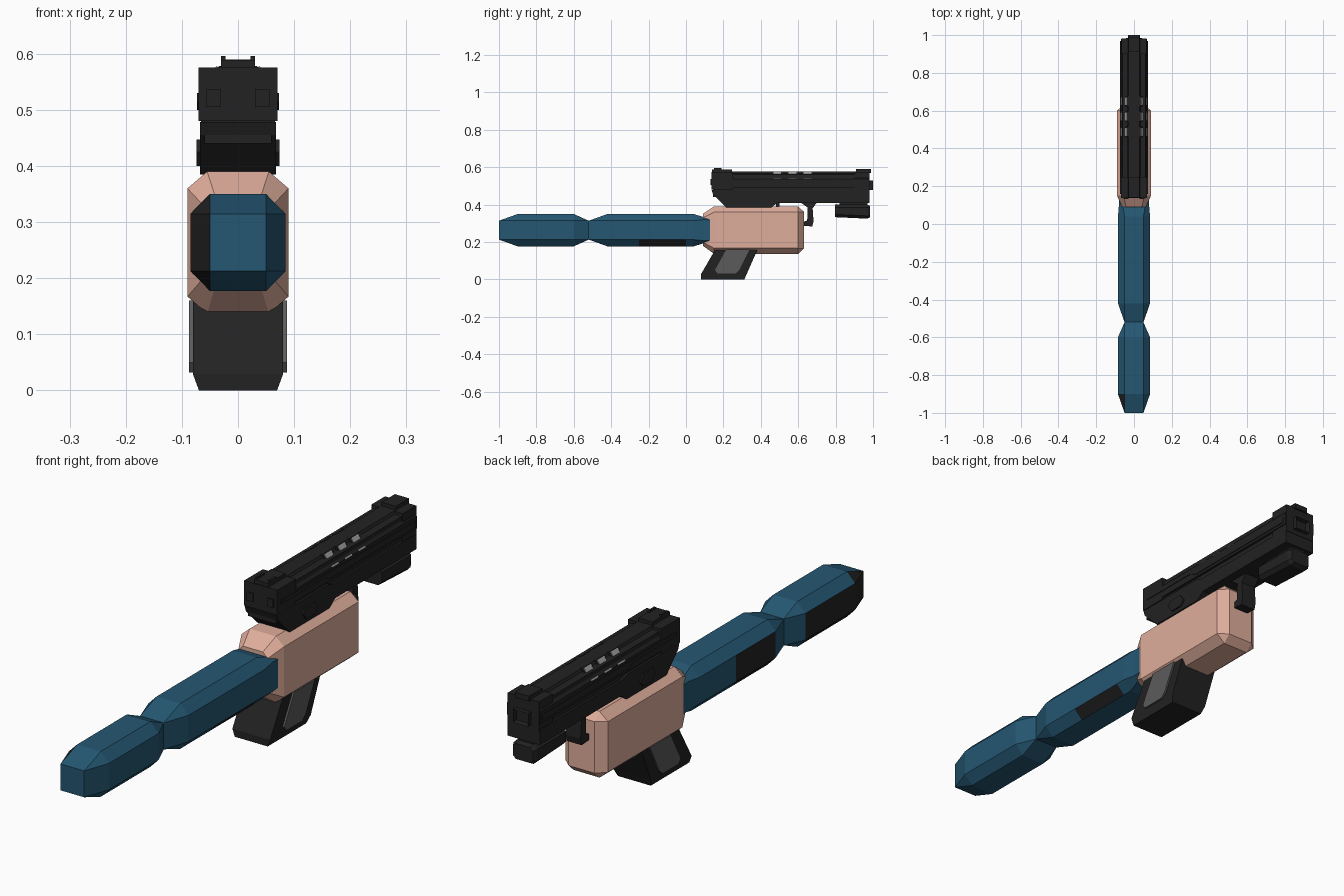
import bpy, bmesh
from mathutils import Vector

if "Cube" in bpy.data.objects:
    bpy.data.objects.remove(bpy.data.objects["Cube"])


def mat(name, r, g, b):
    m = bpy.data.materials.new(name)
    m.diffuse_color = (r, g, b, 1)
    m.use_nodes = True
    m.node_tree.nodes["Principled BSDF"].inputs["Base Color"].default_value = m.diffuse_color
    return m


BLUE = mat("sleeve blue", 0.018, 0.095, 0.17)
BLACK = mat("near black", 0.016, 0.016, 0.016)
SKIN = mat("skin", 0.74, 0.42, 0.33)
GREY = mat("grip grey", 0.105, 0.105, 0.105)
LIGHT = mat("vent grey", 0.35, 0.35, 0.35)


def finish(name, bm, mats):
    bmesh.ops.remove_doubles(bm, verts=bm.verts, dist=1e-5)
    bmesh.ops.recalc_face_normals(bm, faces=bm.faces)
    me = bpy.data.meshes.new(name)
    bm.to_mesh(me)
    bm.free()
    for m in mats:
        me.materials.append(m)
    ob = bpy.data.objects.new(name, me)
    bpy.context.collection.objects.link(ob)
    return ob


def skin_rings(bm, rings):
    vs = [[bm.verts.new(p) for p in r] for r in rings]
    n = len(vs[0])
    for a, b in zip(vs, vs[1:]):
        for i in range(n):
            bm.faces.new((a[i], a[(i + 1) % n], b[(i + 1) % n], b[i]))
    bm.faces.new(vs[0])
    bm.faces.new(vs[-1])


def loft(name, sections, mats):
    """Eight-sided tube along y; section = (y, half width, z0, z1, x chamfer, z chamfer)."""
    bm = bmesh.new()
    rings = []
    for y, h, z0, z1, cx, cz in sections:
        k = h - cx
        rings.append([(h, y, z0 + cz), (h, y, z1 - cz), (k, y, z1), (-k, y, z1),
                      (-h, y, z1 - cz), (-h, y, z0 + cz), (-k, y, z0), (k, y, z0)])
    skin_rings(bm, rings)
    return finish(name, bm, mats)


def side_prism(name, pts, x0, x1, m):
    """Profile in (y, z), extruded across x."""
    bm = bmesh.new()
    skin_rings(bm, [[(x, y, z) for y, z in pts] for x in (x0, x1)])
    return finish(name, bm, [m])


def long_prism(name, pts, y0, y1, m):
    """Profile in (x, z), extruded along y."""
    bm = bmesh.new()
    skin_rings(bm, [[(x, y, z) for x, z in pts] for y in (y0, y1)])
    return finish(name, bm, [m])


def box(name, x0, x1, y0, y1, z0, z1, m):
    return side_prism(name, [(y0, z0), (y1, z0), (y1, z1), (y0, z1)], x0, x1, m)


# Sleeve: two bevelled blocks pinched at the elbow
FULL = (0.085, 0.177, 0.35, 0.035, 0.036)
TIP = (0.05, 0.213, 0.314, 0, 0)
sleeve = loft("sleeve", [(-1, *TIP), (-0.9, *FULL), (-0.6, *FULL), (-0.52, *TIP),
                         (-0.42, *FULL), (-0.25, *FULL), (-0.18, *FULL), (0, *FULL),
                         (0.04, *FULL), (0.1, 0.08, 0.195, 0.332, 0.02, 0.012),
                         (0.15, 0.08, 0.2, 0.325, 0.01, 0.01)], [BLUE, BLACK])
# Dark patches on the left of the sleeve, and a small one low on the right
for p in sleeve.data.polygons:
    c, n = p.center, p.normal
    left = n.x < -0.3 and c.z < 0.33 and (c.y < -0.6 or -0.42 < c.y < -0.18)
    low_right = n.x > 0.3 and n.z < -0.3 and -0.25 < c.y < 0
    p.material_index = 1 if left or low_right else 0

# Hand: blocky fist with chamfered edges
loft("hand", [(0.09, 0.062, 0.18, 0.35, 0.02, 0.02),
              (0.15, 0.09, 0.137, 0.39, 0.035, 0.03),
              (0.6, 0.09, 0.137, 0.39, 0.035, 0.03),
              (0.63, 0.055, 0.165, 0.362, 0, 0)], [SKIN])

# Pistol grip, narrowed at its foot, with side panels
grip = side_prism("grip", [(0.18, 0.2), (0.08, 0.028), (0.08, 0), (0.312, 0), (0.325, 0.03),
                           (0.40, 0.2)], -0.08, 0.08, BLACK)
for v in grip.data.vertices:
    if v.co.z < 0.001:
        v.co.x *= 0.87
panel = [(0.215, 0.16), (0.155, 0.05), (0.168, 0.032), (0.265, 0.032), (0.285, 0.05), (0.34, 0.16)]
for s, side in ((1, "right"), (-1, "left")):
    side_prism("grip_panel_" + side, panel, s * 0.079, s * 0.087, GREY)

# Frame below the slide, with inner core forming the seam
side_prism("frame", [(0.137, 0.478), (0.145, 0.455), (0.215, 0.385), (0.455, 0.385), (0.49, 0.41),
                     (0.98, 0.41), (0.98, 0.468), (0.48, 0.468), (0.45, 0.478)], -0.068, 0.068, BLACK)
box("seam_core", -0.06, 0.06, 0.145, 0.975, 0.44, 0.51, BLACK)

# Slide with stepped shoulders and central ridge
half = [(0.07, 0.49), (0.07, 0.537), (0.062, 0.548), (0.06, 0.562), (0.035, 0.566), (0.03, 0.576)]
long_prism("slide", half + [(-x, z) for x, z in reversed(half)], 0.14, 0.98, BLACK)
box("slide_rear", -0.07, 0.07, 0.137, 0.25, 0.48, 0.575, BLACK)
box("slide_front", -0.066, 0.066, 0.9, 0.982, 0.46, 0.575, BLACK)

# Rear and front sights
box("rear_sight", -0.03, 0.03, 0.14, 0.245, 0.57, 0.589, BLACK)
for s, side in ((1, "right"), (-1, "left")):
    box("rear_sight_post_" + side, s * 0.022, s * 0.03, 0.15, 0.19, 0.585, 0.596, BLACK)
box("front_sight", -0.03, 0.03, 0.91, 0.99, 0.57, 0.59, BLACK)

# Details repeated on both sides
for s, side in ((1, "right"), (-1, "left")):
    for i in range(3):
        y = 0.467 + i * 0.081
        # vent block with a sloping light face
        long_prism(f"vent_block_{side}_{i}", [(s * 0.026, 0.54), (s * 0.026, 0.578), (s * 0.034, 0.578),
                   (s * 0.062, 0.54)], y - 0.006, y + 0.048, BLACK)
        long_prism(f"vent_face_{side}_{i}", [(s * 0.034, 0.574), (s * 0.038, 0.578), (s * 0.071, 0.536),
                   (s * 0.066, 0.532)], y, y + 0.042, LIGHT)
    # raised rail, hexagonal catch and rear catch
    side_prism("side_rail_" + side, [(0.16, 0.515), (0.42, 0.515), (0.45, 0.5), (0.97, 0.5),
               (0.97, 0.522), (0.16, 0.53)], s * 0.068, s * 0.073, BLACK)
    side_prism("side_catch_" + side, [(0.29, 0.425), (0.31, 0.4), (0.36, 0.4), (0.38, 0.42),
               (0.36, 0.447), (0.3, 0.447)], s * 0.066, s * 0.074, BLACK)
    box("rear_catch_" + side, s * 0.03, s * 0.056, 0.132, 0.15, 0.505, 0.537, BLACK)

# Muzzle with a recessed square bore
bm = bmesh.new()
bmesh.ops.create_cube(bm, size=1)
for v in bm.verts:
    v.co = Vector((v.co.x * 0.064, 0.975 + v.co.y * 0.05, 0.503 + v.co.z * 0.05))
front = [f for f in bm.faces if f.normal.y > 0.9]
bmesh.ops.inset_individual(bm, faces=front, thickness=0.01)
for v in front[0].verts:
    v.co.y -= 0.04
finish("muzzle", bm, [BLACK])

# Trigger guard in front of the hand
side_prism("trigger_guard", [(0.615, 0.41), (0.65, 0.385), (0.648, 0.315), (0.632, 0.31), (0.632, 0.287),
                             (0.675, 0.283), (0.682, 0.31), (0.677, 0.38), (0.7, 0.412)],
           -0.032, 0.032, BLACK)
box("trigger_root", -0.03, 0.03, 0.48, 0.5, 0.38, 0.42, BLACK)

# Lamp under the barrel
loft("under_lamp", [(0.797, 0.05, 0.333, 0.4, 0.015, 0.015), (0.97, 0.05, 0.325, 0.4, 0.015, 0.015),
                    (0.985, 0.042, 0.333, 0.392, 0.012, 0.012)], [BLACK])
box("lamp_mount", -0.03, 0.03, 0.82, 0.97, 0.39, 0.42, BLACK)
